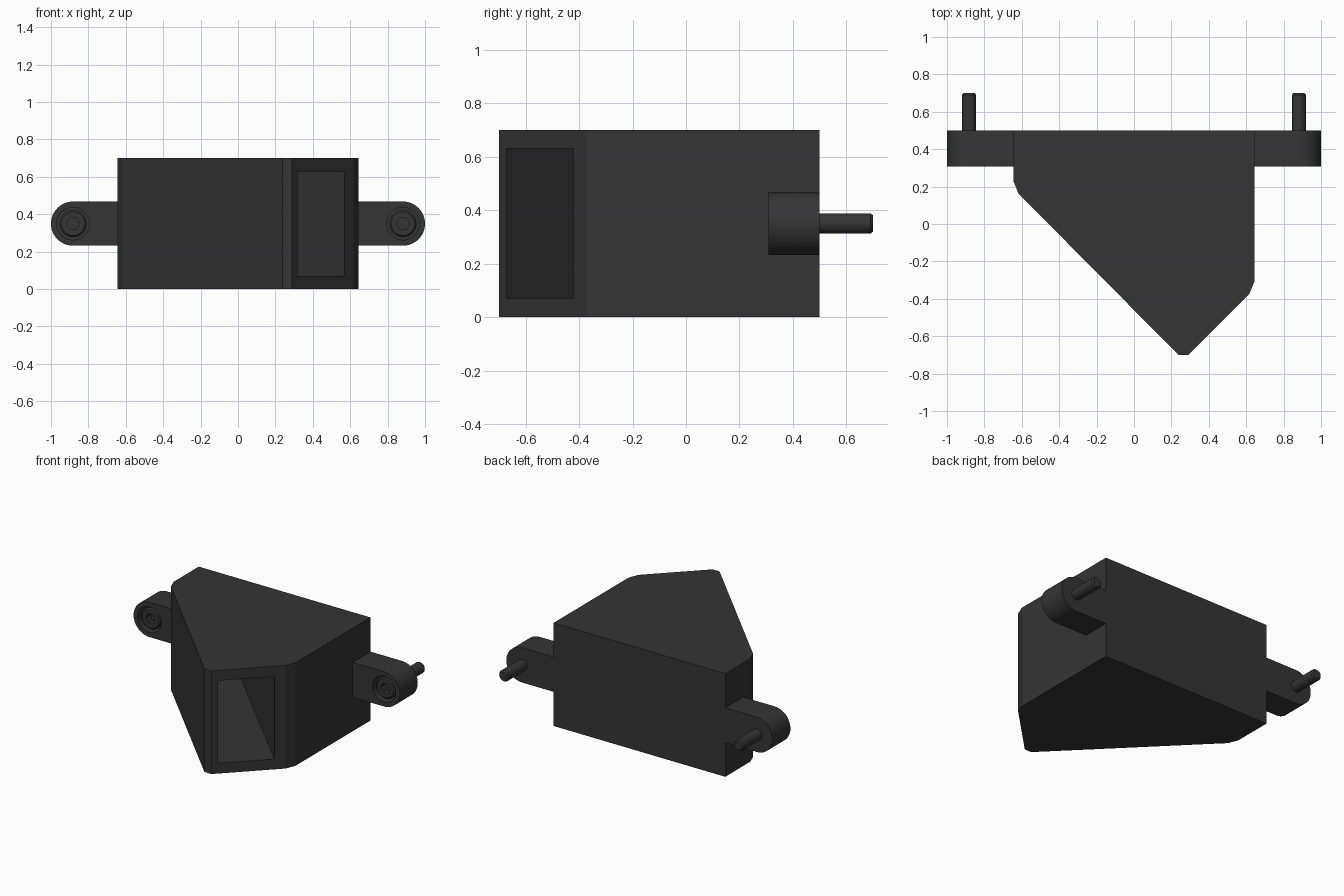
import bpy, bmesh
from math import sin, cos, pi, radians
from mathutils import Matrix, Vector

if "Cube" in bpy.data.objects:
    bpy.data.objects.remove(bpy.data.objects["Cube"])

mat = bpy.data.materials.new("dark_plastic")
mat.diffuse_color = (0.035, 0.035, 0.035, 1)
mat.use_nodes = True
mat.node_tree.nodes["Principled BSDF"].inputs["Base Color"].default_value = mat.diffuse_color


def finish(name, bm):
    bmesh.ops.recalc_face_normals(bm, faces=bm.faces[:])
    me = bpy.data.meshes.new(name)
    bm.to_mesh(me)
    bm.free()
    ob = bpy.data.objects.new(name, me)
    bpy.context.collection.objects.link(ob)
    me.materials.append(mat)
    return ob


def prism(name, points, offset):
    """Extrude a flat outline of 3D points along offset."""
    bm = bmesh.new()
    face = bm.faces.new([bm.verts.new(p) for p in points])
    ext = bmesh.ops.extrude_face_region(bm, geom=[face], use_keep_orig=True)
    verts = [g for g in ext["geom"] if isinstance(g, bmesh.types.BMVert)]
    bmesh.ops.translate(bm, verts=verts, vec=offset)
    return finish(name, bm)


def lathe_y(name, profile, x, z, seg=40):
    """Revolve (radius, y) points round a y-axis line through x, z."""
    bm = bmesh.new()
    rings = [[bm.verts.new((x + r * cos(2 * pi * i / seg), y, z + r * sin(2 * pi * i / seg)))
              for i in range(seg)] for r, y in profile]
    for a, b in zip(rings, rings[1:]):
        for i in range(seg):
            j = (i + 1) % seg
            bm.faces.new((a[i], a[j], b[j], b[i]))
    bm.faces.new(rings[0])
    bm.faces.new(rings[-1])
    return finish(name, bm)


def activate(ob):
    bpy.ops.object.select_all(action='DESELECT')
    ob.select_set(True)
    bpy.context.view_layer.objects.active = ob


def cut(ob, cutter):
    cutter.hide_render = True
    mod = ob.modifiers.new("cut", 'BOOLEAN')
    mod.operation = 'DIFFERENCE'
    mod.solver = 'EXACT'
    mod.object = cutter
    activate(ob)
    bpy.ops.object.modifier_apply(modifier=mod.name)
    bpy.data.objects.remove(cutter)


def smooth(ob):
    activate(ob)
    bpy.ops.object.shade_smooth_by_angle(angle=radians(30))


# Housing: wedge-shaped outline extruded upward
H = 0.70
outline = [(-0.645, 0.5), (-0.645, 0.23), (-0.618, 0.163), (0.238, -0.7), (0.29, -0.7),
           (0.617, -0.373), (0.645, -0.305), (0.645, 0.5)]
housing = prism("housing", [(x, y, 0) for x, y in outline], (0, 0, H))

# Deep rectangular opening running square into the angled front face
out = Vector((1, -1, 0)).normalized() * 0.1
a, b = Vector((0.321, -0.673, 0)) + out, Vector((0.571, -0.423, 0)) + out
lo, hi = Vector((0, 0, 0.07)), Vector((0, 0, 0.63))
cut(housing, prism("opening_cutter", [a + lo, b + lo, b + hi, a + hi], out * -13.2))

# Mounting ears with counterbores, and socket-head bolts
R, CX, CZ = 0.118, 0.882, 0.35
Y0, Y1 = 0.308, 0.5
for side, tag in ((-1, "left"), (1, "right")):
    x = side * CX
    arc = [(side * (CX + R * cos(t)), Y0, CZ + R * sin(t))
           for t in (-pi / 2 + pi * i / 24 for i in range(25))]
    pts = [(side * 0.645, Y0, CZ - R)] + arc + [(side * 0.645, Y0, CZ + R)]
    ear = prism(tag + "_ear", pts, (0, Y1 - Y0, 0))
    cut(ear, lathe_y("bore_cutter", [(0.087, Y0 - 0.05), (0.087, Y0 + 0.1)], x, CZ))
    smooth(ear)

    bolt = lathe_y(tag + "_bolt", [(0.063, Y0 + 0.012), (0.072, Y0 + 0.021), (0.072, Y0 + 0.1),
                                   (0.038, Y0 + 0.1), (0.038, 0.69), (0.03, 0.7)], x, CZ)
    cut(bolt, lathe_y("socket_cutter", [(0.036, Y0 - 0.05), (0.036, Y0 + 0.06)], x, CZ, 6))
    smooth(bolt)
